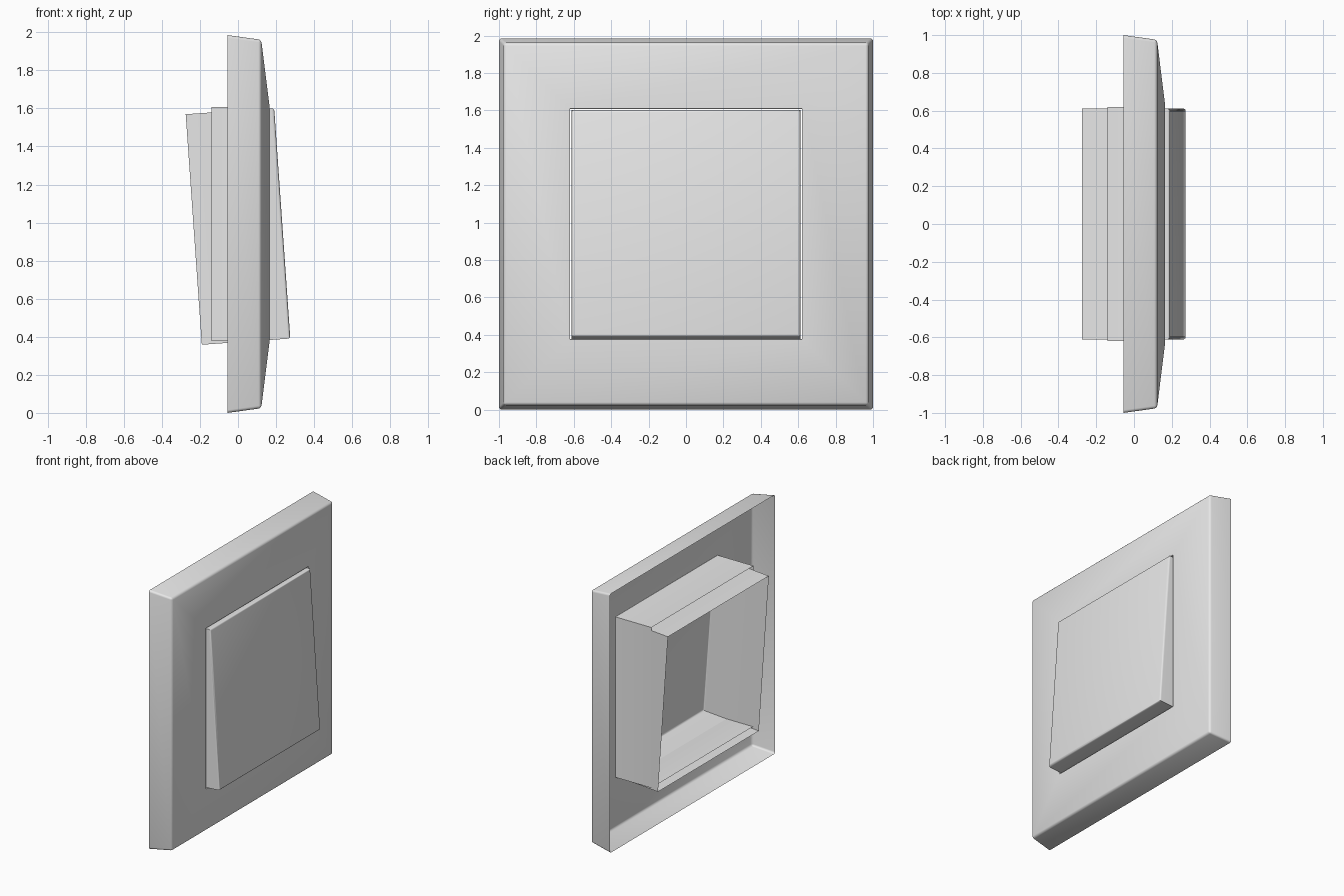
import bpy
import bmesh
import math

# Remove the default object
cube = bpy.data.objects.get("Cube")
if cube:
    bpy.data.objects.remove(cube, do_unlink=True)

# One light grey plastic
grey = bpy.data.materials.new("light_grey_plastic")
grey.use_nodes = True
colour = (0.8, 0.8, 0.8, 1)
grey.diffuse_color = colour
grey.node_tree.nodes["Principled BSDF"].inputs["Base Color"].default_value = colour


def rectangular_shell(name, rings, rounding, cap=False, round_corners=False):
    """Skin rectangles (x, half width, half height) listed back to front.

    rounding maps a ring's index to the bevel radius of its edges."""
    bm = bmesh.new()
    loops = [[bm.verts.new((x, y * w, z * h))
              for y, z in ((-1, -1), (1, -1), (1, 1), (-1, 1))]
             for x, w, h in rings]
    for a, b in zip(loops, loops[1:]):
        for i in range(4):
            j = (i + 1) % 4
            bm.faces.new((a[i], a[j], b[j], b[i]))
    if cap:
        bm.faces.new(loops[-1])

    # Round the chosen rims
    ring_edges = {k: [bm.edges.get((loops[k][i], loops[k][(i + 1) % 4]))
                      for i in range(4)] for k in rounding}
    if round_corners:
        ring_edges[1] += [bm.edges.get((loops[0][i], loops[1][i])) for i in range(4)]
    for k, radius in rounding.items():
        bmesh.ops.bevel(bm, geom=ring_edges[k], offset=radius, segments=3,
                        profile=0.5, affect='EDGES')

    mesh = bpy.data.meshes.new(name)
    bm.to_mesh(mesh)
    bm.free()
    mesh.materials.append(grey)
    obj = bpy.data.objects.new(name, mesh)
    bpy.context.collection.objects.link(obj)
    bpy.ops.object.select_all(action='DESELECT')
    obj.select_set(True)
    bpy.context.view_layer.objects.active = obj
    bpy.ops.object.shade_smooth_by_angle(angle=math.radians(35))
    return obj


# Wall plate: flared rim, sloping front, collar running back round the opening
plate = rectangular_shell(
    "wall_plate",
    [(-0.055, 1.0, 0.9925), (0.122, 0.975, 0.968),
     (0.166, 0.619, 0.615), (-0.14, 0.619, 0.615)],
    {1: 0.015, 2: 0.006}, round_corners=True)
plate.location.z = 0.9925

# Rocker: open-backed box tilted so its lower edge stands out
rocker = rectangular_shell(
    "rocker",
    [(-0.233, 0.611, 0.607), (0.233, 0.611, 0.607)],
    {1: 0.014}, cap=True)
rocker.location.z = 0.98
rocker.rotation_euler.y = math.radians(-4)
